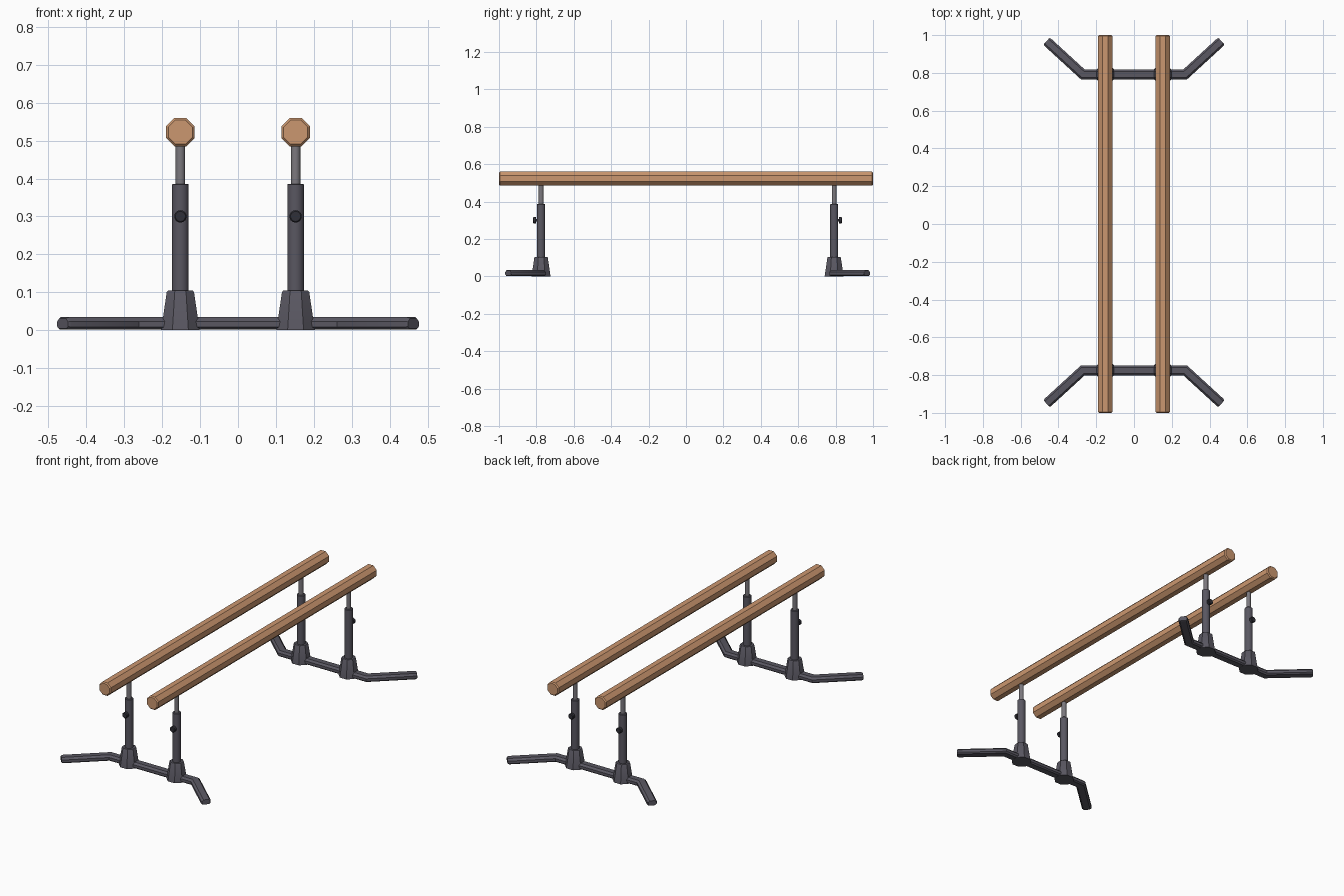
import bpy, bmesh, math
from mathutils import Vector, Matrix

if "Cube" in bpy.data.objects:
    bpy.data.objects.remove(bpy.data.objects["Cube"])

def material(name, color):
    m = bpy.data.materials.new(name)
    m.diffuse_color = color
    m.use_nodes = True
    m.node_tree.nodes["Principled BSDF"].inputs["Base Color"].default_value = m.diffuse_color
    return m

WOOD = material("wood", (0.60, 0.31, 0.16, 1))
DARK = material("dark_metal", (0.10, 0.095, 0.12, 1))
STEEL = material("steel", (0.20, 0.19, 0.21, 1))
BLACK = material("black_plastic", (0.03, 0.03, 0.04, 1))

def loft(name, rings, mat, smooth=True):
    """Skin a list of equal-length closed rings and cap both ends."""
    bm = bmesh.new()
    vs = [[bm.verts.new(p) for p in r] for r in rings]
    n = len(vs[0])
    for a, b in zip(vs, vs[1:]):
        for i in range(n):
            bm.faces.new((a[i], a[(i + 1) % n], b[(i + 1) % n], b[i]))
    bm.faces.new(vs[0])
    bm.faces.new(vs[-1])
    bmesh.ops.recalc_face_normals(bm, faces=bm.faces)
    me = bpy.data.meshes.new(name)
    bm.to_mesh(me)
    bm.free()
    me.materials.append(mat)
    ob = bpy.data.objects.new(name, me)
    bpy.context.collection.objects.link(ob)
    if smooth:
        bpy.ops.object.select_all(action='DESELECT')
        ob.select_set(True)
        bpy.context.view_layer.objects.active = ob
        bpy.ops.object.shade_smooth_by_angle(angle=math.radians(35))
    return ob

def turned(name, profile, sides, centre, mat, axis='Z', smooth=True):
    """Stack of (flat radius, height) rings along an axis."""
    rot = Matrix.Rotation(math.pi / 2, 3, 'X') if axis == 'Y' else Matrix.Identity(3)
    k = 1 / math.cos(math.pi / sides)
    rings = []
    for r, h in profile:
        angs = [2 * math.pi * (i + 0.5) / sides for i in range(sides)]
        rings.append([rot @ Vector((r * k * math.cos(a), r * k * math.sin(a), h))
                      + Vector(centre) for a in angs])
    return loft(name, rings, mat, smooth)

# Cross-section of the floor tube: (sideways, up)
SECTION = [(-.018, .001), (.018, .001), (.026, .008), (.026, .023),
           (.016, .034), (-.016, .034), (-.026, .023), (-.026, .008)]

def foot(name, y, s):
    pts = [Vector(p) for p in ((-.463, y + s * .176), (-.271, y), (.271, y), (.463, y + s * .176))]
    dirs = [(b - a).normalized() for a, b in zip(pts, pts[1:])]
    # each station: point, mitre vector, section scale
    def ring(p, m, k):
        return [(p.x + m.x * u * k, p.y + m.y * u * k, .017 + (v - .017) * k) for u, v in SECTION]
    side = [Vector((-d.y, d.x)) for d in dirs]
    mitre = []
    for a, b in zip(side, side[1:]):
        m = (a + b).normalized()
        mitre.append(m / m.dot(a))
    rings = [ring(pts[0], side[0], .82), ring(pts[0] + dirs[0] * .008, side[0], 1),
             ring(pts[1], mitre[0], 1), ring(pts[2], mitre[1], 1),
             ring(pts[3] - dirs[2] * .008, side[2], 1), ring(pts[3], side[2], .82)]
    loft(name, rings, DARK)

# Octagonal wooden rails with chamfered ends
for sx, side_name in ((-1, "left"), (1, "right")):
    x = sx * .152
    turned(side_name + "_rail", [(.032, -1), (.0375, -.994), (.0375, .994), (.032, 1)],
           8, (x, 0, .5225), WOOD, 'Y', False)

# Two stands, each with floor tube and two telescopic posts
for s, y, end in ((-1, -.775, "front"), (1, .792, "rear")):
    foot(end + "_foot", y, s)
    for sx, side_name in ((-1, "left"), (1, "right")):
        x = sx * .152
        tag = end + "_" + side_name
        turned(tag + "_socket", [(.051, 0), (.049, .012), (.036, .1), (.033, .104)],
               8, (x, y, 0), DARK)
        turned(tag + "_outer_post", [(.022, .09), (.022, .384), (.020, .386)], 16, (x, y, 0), DARK)
        turned(tag + "_inner_post", [(.0125, .37), (.0125, .49)], 16, (x, y, 0), STEEL)
        # clamp knob on the outward side
        turned(tag + "_knob", [(.007, -s * .015), (.007, -s * .026), (.016, -s * .026),
                               (.016, -s * .040), (.013, -s * .043)], 14, (x, y, .30), BLACK, 'Y')
